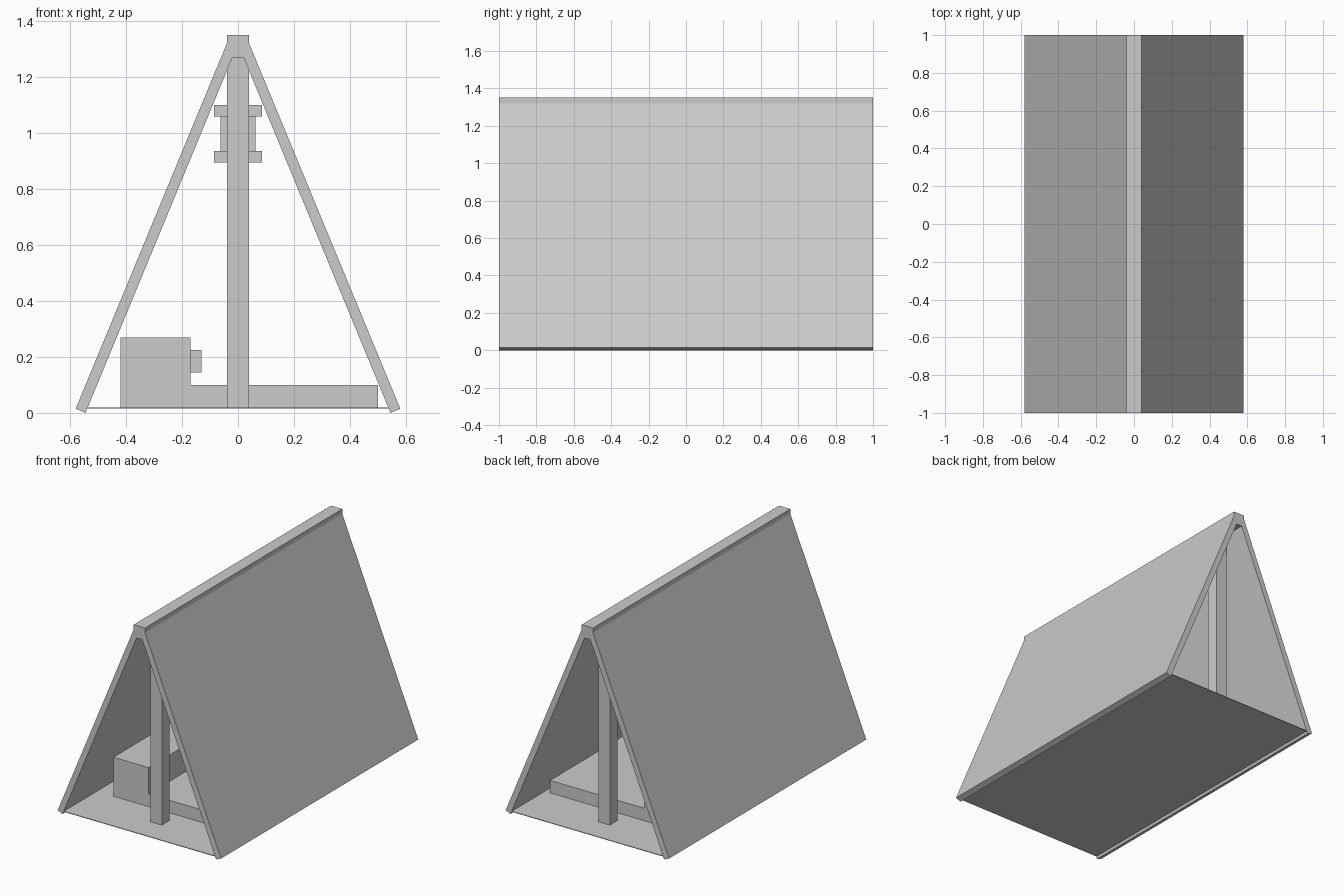
import bpy
import bmesh

old = bpy.data.objects.get("Cube")
if old:
    bpy.data.objects.remove(old, do_unlink=True)

grey = bpy.data.materials.new("light_grey")
grey.use_nodes = True
colour = (0.6, 0.6, 0.6, 1.0)
grey.diffuse_color = colour
grey.node_tree.nodes["Principled BSDF"].inputs["Base Color"].default_value = colour


def prism(name, profile, y0, y1):
    """Extrude an (x, z) outline from y0 to y1."""
    bm = bmesh.new()
    face = bm.faces.new([bm.verts.new((x, y0, z)) for x, z in profile])
    ext = bmesh.ops.extrude_face_region(bm, geom=[face])
    moved = [v for v in ext["geom"] if isinstance(v, bmesh.types.BMVert)]
    bmesh.ops.translate(bm, verts=moved, vec=(0, y1 - y0, 0))
    bmesh.ops.recalc_face_normals(bm, faces=bm.faces)
    mesh = bpy.data.meshes.new(name)
    bm.to_mesh(mesh)
    bm.free()
    mesh.materials.append(grey)
    obj = bpy.data.objects.new(name, mesh)
    bpy.context.collection.objects.link(obj)
    return obj


def box(name, x0, x1, y0, y1, z0, z1):
    return prism(name, [(x0, z0), (x1, z0), (x1, z1), (x0, z1)], y0, y1)


FLOOR = 0.02

# Sloping cloth sides, mirrored about the ridge
side_profile = [(0.58, 0.015), (0.04, 1.32), (0.02, 1.32), (0.02, 1.27), (0.545, 0.0)]
for name, s in (("left_tent_side", 1), ("right_tent_side", -1)):
    prism(name, [(s * x, z) for x, z in side_profile], -1, 1)

# Ridge beam and ground sheet
box("ridge_beam", -0.04, 0.04, -1, 1, 1.27, 1.35)
box("ground_sheet", -0.555, 0.555, -1, 1, FLOOR - 0.004, FLOOR)

# Upright poles near each opening
for name, y in (("front_pole", -0.79), ("back_pole", 0.79)):
    box(name, -0.04, 0.04, y - 0.04, y + 0.04, FLOOR, 1.27)

# Bed mat beside a long chest with a latch
box("bed_mat", -0.17, 0.50, -0.665, 0.665, FLOOR, 0.10)
box("chest", -0.42, -0.17, -0.665, 0.665, FLOOR, 0.27)
box("chest_latch", -0.17, -0.13, -0.06, 0.06, 0.145, 0.225)

# Hanging lantern: base, body, cap
for name, r, z0, z1 in (("lantern_base", 0.085, 0.895, 0.935),
                        ("lantern_body", 0.063, 0.935, 1.06),
                        ("lantern_cap", 0.085, 1.06, 1.10)):
    box(name, -r, r, -r, r, z0, z1)
